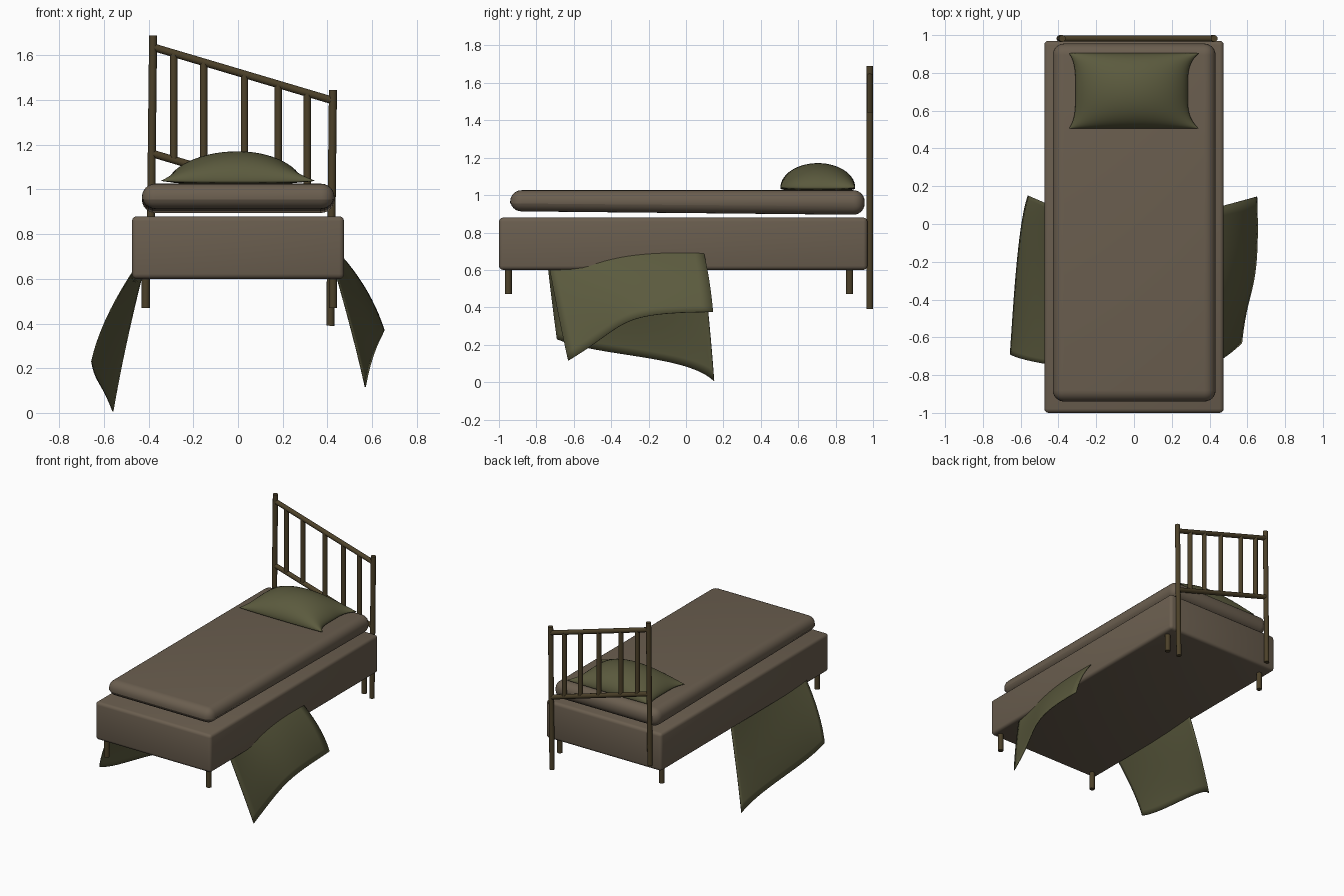
import bpy, bmesh, math
from mathutils import Vector

if "Cube" in bpy.data.objects:
    bpy.data.objects.remove(bpy.data.objects["Cube"])


def material(name, rgb):
    m = bpy.data.materials.new(name)
    m.diffuse_color = (*rgb, 1)
    m.use_nodes = True
    m.node_tree.nodes["Principled BSDF"].inputs["Base Color"].default_value = m.diffuse_color
    return m


LINEN = material("linen", (0.145, 0.112, 0.078))
GREEN = material("olive_cloth", (0.105, 0.103, 0.048))
WOOD = material("dark_wood", (0.072, 0.052, 0.022))


def finish(name, bm, mat, angle=40):
    bmesh.ops.recalc_face_normals(bm, faces=bm.faces)
    me = bpy.data.meshes.new(name)
    bm.to_mesh(me)
    bm.free()
    ob = bpy.data.objects.new(name, me)
    bpy.context.collection.objects.link(ob)
    me.materials.append(mat)
    bpy.ops.object.select_all(action='DESELECT')
    ob.select_set(True)
    bpy.context.view_layer.objects.active = ob
    bpy.ops.object.shade_smooth_by_angle(angle=math.radians(angle))
    return ob


def rounded_box(lo, hi, radius, segments):
    lo, hi = Vector(lo), Vector(hi)
    bm = bmesh.new()
    bmesh.ops.create_cube(bm, size=1)
    for v in bm.verts:
        v.co = Vector([(lo[i] + hi[i]) / 2 + v.co[i] * (hi[i] - lo[i]) for i in range(3)])
    bmesh.ops.bevel(bm, geom=bm.edges[:], offset=radius, segments=segments,
                    profile=0.5, affect='EDGES')
    return bm


def rod(name, p, q, r=0.017):
    p, q = Vector(p), Vector(q)
    bm = bmesh.new()
    bmesh.ops.create_cone(bm, cap_ends=True, segments=14, radius1=r, radius2=r,
                          depth=(q - p).length)
    rot = (q - p).to_track_quat('Z', 'Y')
    for v in bm.verts:
        v.co = rot @ v.co + (p + q) / 2
    return finish(name, bm, WOOD)


# Base and mattress
finish("bed_base", rounded_box((-0.475, -1, 0.6), (0.475, 0.97, 0.88), 0.022, 3), LINEN)
mat_bm = rounded_box((-0.43, -0.94, 0.895), (0.432, 0.955, 1.026), 0.06, 6)
for v in mat_bm.verts:
    if v.co.y < -0.7 and v.co.z < 0.95:
        v.co.z += 0.018
finish("mattress", mat_bm, LINEN)

# Pillow: domed top, nearly flat underside, pinched sides
N = 28
bm = bmesh.new()


def pillow_layer(top):
    rows = []
    for i in range(N + 1):
        v = -math.cos(math.pi * i / N)
        row = []
        for j in range(N + 1):
            u = -math.cos(math.pi * j / N)
            pinch = (0.035 if u < 0 else 0.06) * (1 - v ** 4)
            h = max(0, (1 - u * u)) ** 0.6 * max(0, (1 - v * v)) ** 0.5
            z = 1.04 + (0.131 * h if top else -0.018 * h ** 0.5)
            row.append(bm.verts.new((u * (0.345 - pinch), 0.705 + 0.2 * v, z)))
        rows.append(row)
    for a, b in zip(rows, rows[1:]):
        for k in range(N):
            bm.faces.new((a[k], a[k + 1], b[k + 1], b[k]))


pillow_layer(True)
pillow_layer(False)
bmesh.ops.remove_doubles(bm, verts=bm.verts[:], dist=0.0001)
finish("pillow", bm, GREEN, 60)

# Legs
for x in (-0.413, 0.425):
    for y in (-0.95, 0.874):
        rod("leg", (x, y, 0.47), (x, y, 0.62), 0.019)

# Leaning headboard: posts, sloped rails and slats
Y = 0.982
rod("headboard_post_left", (-0.392, Y, 0.635), (-0.38, Y, 1.69), 0.018)
rod("headboard_post_right", (0.413, Y, 0.39), (0.425, Y, 1.445), 0.018)


def rail_z(x, start):
    return start - 0.297 * (x + 0.38)


for name, start in (("headboard_top_rail", 1.637), ("headboard_lower_rail", 1.16)):
    rod(name, (-0.38, Y, rail_z(-0.38, start)), (0.42, Y, rail_z(0.42, start)))
for x in (-0.288, -0.154, 0.029, 0.18, 0.31):
    rod("headboard_slat", (x, Y, rail_z(x, 1.16)), (x, Y, rail_z(x, 1.637)))

# Blanket: each side hangs from inside the base; points are root, middle, hem
RIGHT = [[(.41, -.75, .72), (.50, -.69, .40), (.57, -.63, .115)],
         [(.41, -.50, .73), (.535, -.45, .51), (.61, -.40, .27)],
         [(.41, -.25, .75), (.55, -.23, .57), (.645, -.22, .35)],
         [(.41, .08, .755), (.56, .12, .57), (.65, .145, .375)]]
LEFT = [[(-.41, -.75, .72), (-.57, -.72, .46), (-.655, -.69, .23)],
        [(-.41, -.50, .72), (-.555, -.45, .42), (-.635, -.40, .16)],
        [(-.41, -.20, .72), (-.53, -.12, .38), (-.605, -.08, .105)],
        [(-.40, .08, .73), (-.49, .12, .36), (-.56, .15, .006)]]


def through(points, t):
    n = len(points) - 1
    out = Vector((0, 0, 0))
    for i, p in enumerate(points):
        w = 1
        for j in range(n + 1):
            if j != i:
                w *= (t * n - j) / (i - j)
        out += w * Vector(p)
    return out


bm = bmesh.new()
rows = []
for i in range(25):
    side = []
    for grid in (LEFT, RIGHT):
        ctrl = [through([s[k] for s in grid], i / 24) for k in range(3)]
        side.append([through(ctrl, j / 12) for j in range(13)])
    rows.append([bm.verts.new(p) for p in side[0][::-1] + side[1]])
for a, b in zip(rows, rows[1:]):
    for k in range(len(a) - 1):
        bm.faces.new((a[k], a[k + 1], b[k + 1], b[k]))
blanket = finish("blanket", bm, GREEN, 50)
sol = blanket.modifiers.new("thickness", 'SOLIDIFY')
sol.thickness = 0.005
sol.offset = 0
